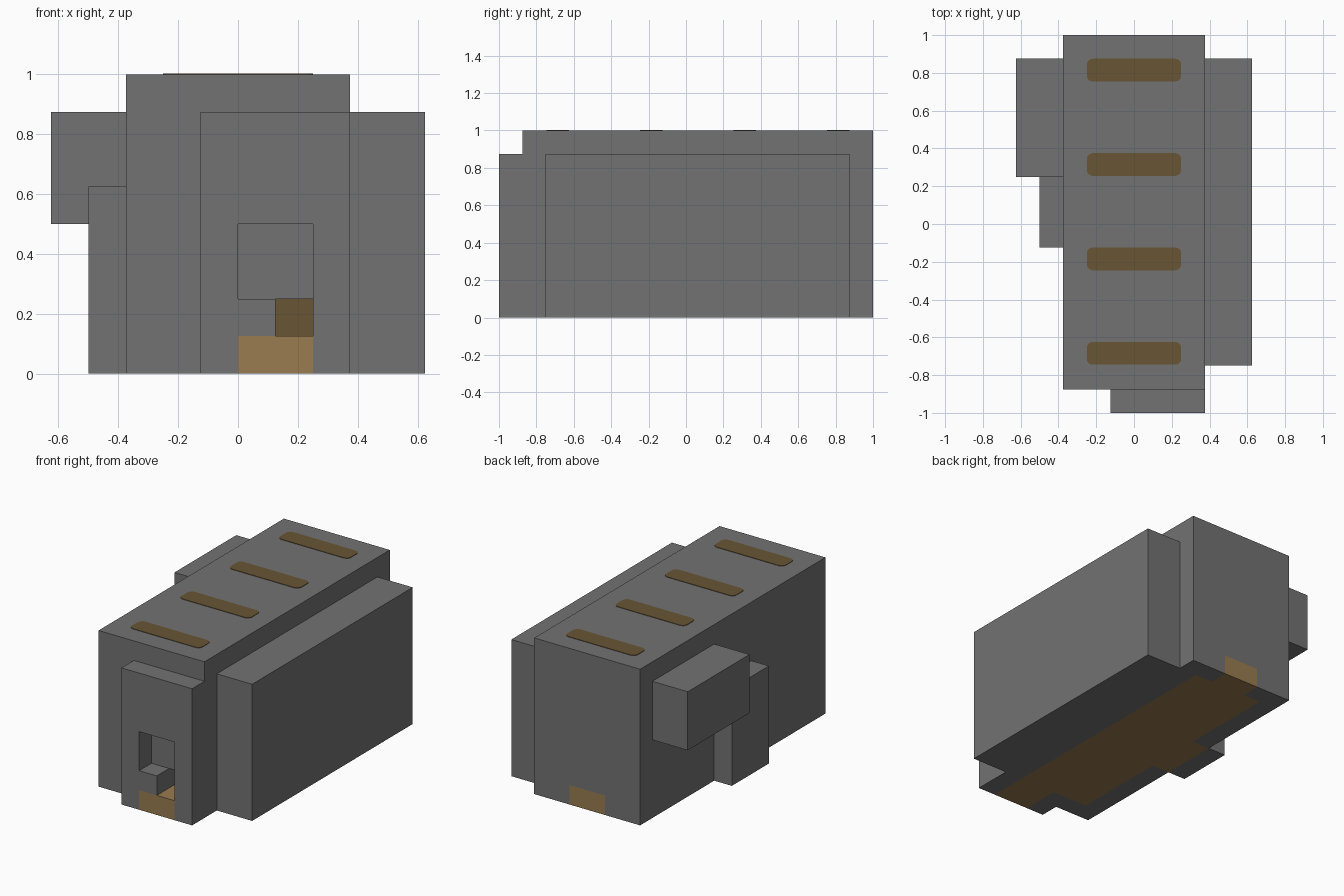
import bpy, bmesh
from mathutils import Matrix, Vector

if "Cube" in bpy.data.objects:
    bpy.data.objects.remove(bpy.data.objects["Cube"], do_unlink=True)


def material(name, colour):
    mat = bpy.data.materials.new(name)
    mat.use_nodes = True
    mat.diffuse_color = (*colour, 1)
    mat.node_tree.nodes["Principled BSDF"].inputs["Base Color"].default_value = (*colour, 1)
    return mat


stone = material("grey stone", (0.17, 0.17, 0.17))
light_wood = material("light wood", (0.32, 0.2, 0.08))
dark_wood = material("dark wood", (0.14, 0.092, 0.036))


def box(name, xs, ys, zs, mat, corner=0):
    """Axis-aligned box from its limits, with optional chamfered upright edges."""
    limits = (xs, ys, zs)
    centre = Vector([(a + b) / 2 for a, b in limits])
    size = Vector([b - a for a, b in limits])
    bm = bmesh.new()
    bmesh.ops.create_cube(bm, size=1, matrix=Matrix.Translation(centre) @ Matrix.Diagonal(size.to_4d()))
    if corner:
        upright = [e for e in bm.edges if abs(e.verts[0].co.z - e.verts[1].co.z) > size.z / 2]
        bmesh.ops.bevel(bm, geom=upright, offset=corner, segments=3, profile=0.5, affect='EDGES')
    mesh = bpy.data.meshes.new(name)
    bm.to_mesh(mesh)
    bm.free()
    mesh.materials.append(mat)
    obj = bpy.data.objects.new(name, mesh)
    bpy.context.collection.objects.link(obj)
    return obj


def carve(obj, openings):
    """Cut box-shaped openings out of a part and bake the result."""
    cutters = [box("cutter", *limits, stone) for limits in openings]
    for cutter in cutters:
        cutter.hide_render = True
        mod = obj.modifiers.new("opening", 'BOOLEAN')
        mod.operation, mod.solver, mod.object = 'DIFFERENCE', 'EXACT', cutter
    graph = bpy.context.evaluated_depsgraph_get()
    baked = bpy.data.meshes.new_from_object(obj.evaluated_get(graph))
    obj.modifiers.clear()
    obj.data = baked
    for cutter in cutters:
        bpy.data.objects.remove(cutter, do_unlink=True)


# Floor strips, also used for the matching openings in the walls
floor = (0, 0.125)
room_x, room_y = (-0.25, 0.25), (-0.75, 0.875)
passage_x = (0, 0.25)
gap = ((0.125, 0.25), (-1.1, -0.7), (0.1, 0.25))
front_strip = (passage_x, (-1.1, -0.7), (-0.1, 0.125))

# Hollow main hall
hall = box("main_hall", (-0.375, 0.375), (-0.875, 1), (0, 1), stone)
carve(hall, [
    (room_x, room_y, (-0.1, 0.875)),
    ((-0.125, 0.125), (0.8, 1.1), (-0.1, 0.125)),
    ((-0.4, -0.2), (-0.125, 0.25), (-0.1, 0.125)),
    front_strip, gap,
])

# Front porch with recessed window and entrance
porch = box("front_porch", (-0.125, 0.375), (-1, -0.875), (0, 0.875), stone)
carve(porch, [(passage_x, (-1.1, -0.8), (0.25, 0.5)), front_strip, gap])

# Side blocks
box("left_side_block", (0.375, 0.625), (-0.75, 0.875), (0, 0.875), stone)
box("right_upper_block", (-0.625, -0.375), (0.25, 0.875), (0.5, 0.875), stone)
box("right_lower_block", (-0.5, -0.375), (-0.125, 0.25), (0, 0.625), stone)

# Wooden floor and its extensions
box("room_floor", room_x, room_y, floor, light_wood)
box("entrance_floor", passage_x, (-1, -0.75), floor, light_wood)
box("back_threshold", (-0.125, 0.125), (0.875, 1), floor, light_wood)
box("side_alcove_floor", (-0.375, -0.25), (-0.125, 0.25), floor, light_wood)

# Lining on the far wall of the room
box("far_wall_lining", room_x, (0.867, 0.874), (0.125, 0.875), dark_wood)

# Four roof slats
for i in range(4):
    y = -0.745 + i * 0.5
    box(f"roof_slat_{i + 1}", room_x, (y, y + 0.12), (0.998, 1.003), dark_wood, corner=0.03)
